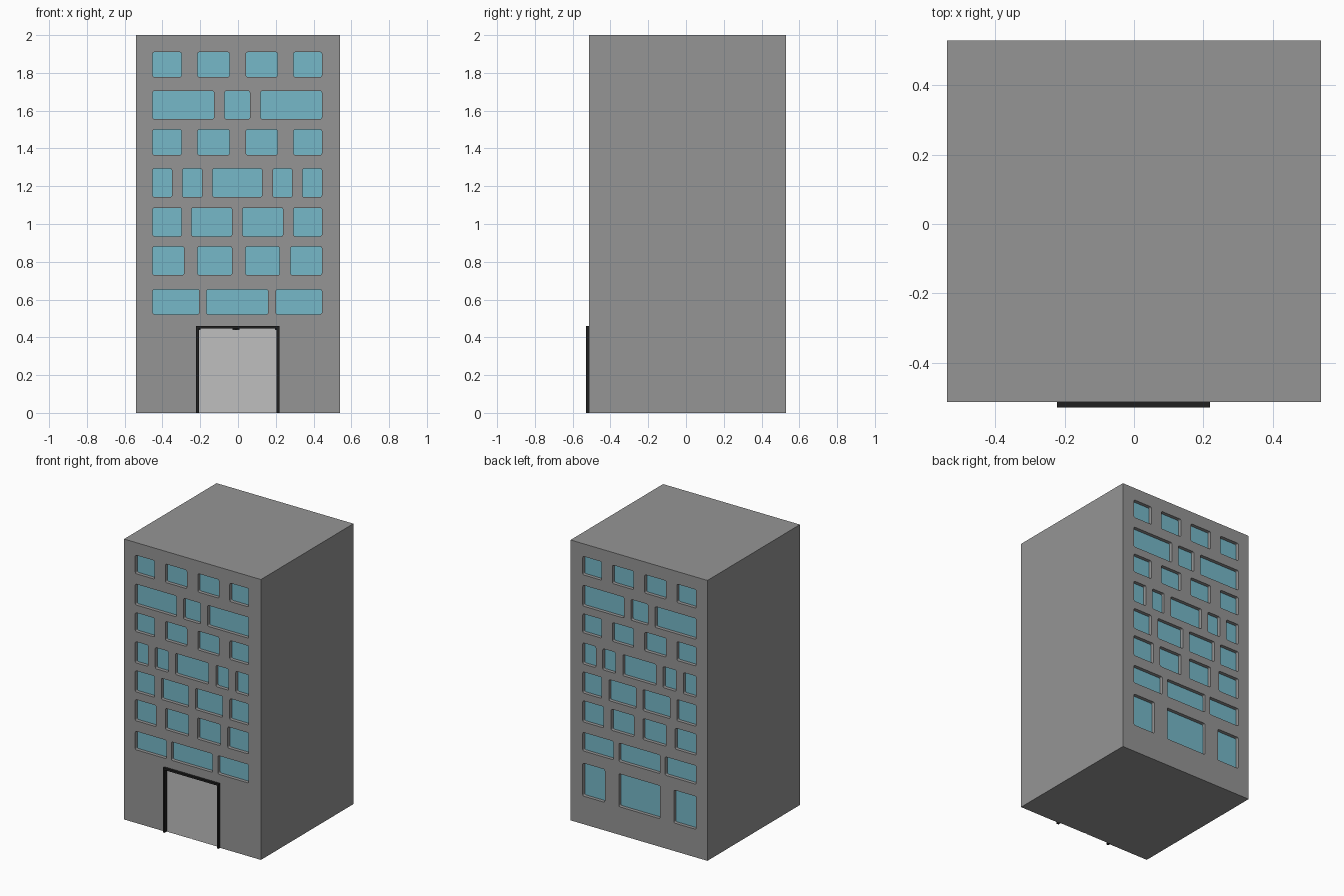
import bpy, bmesh, math

if "Cube" in bpy.data.objects:
    bpy.data.objects.remove(bpy.data.objects["Cube"])

W, FRONT, BACK, H = 0.54, -0.513, 0.53, 2.0
DEPTH, RADIUS = 0.025, 0.01


def material(name, rgb):
    m = bpy.data.materials.new(name)
    m.diffuse_color = (*rgb, 1)
    m.use_nodes = True
    m.node_tree.nodes["Principled BSDF"].inputs["Base Color"].default_value = m.diffuse_color
    return m


concrete = material("concrete grey", (0.30, 0.30, 0.30))
glass = material("window blue", (0.18, 0.48, 0.58))
door_grey = material("door light grey", (0.52, 0.52, 0.52))
black = material("frame black", (0.014, 0.014, 0.014))


def add_box(bm, x0, x1, y0, y1, z0, z1):
    vs = bmesh.ops.create_cube(bm, size=1)["verts"]
    for v in vs:
        v.co.x = x1 if v.co.x > 0 else x0
        v.co.y = y1 if v.co.y > 0 else y0
        v.co.z = z1 if v.co.z > 0 else z0


def add_rounded(bm, x0, x1, y0, y1, z0, z1, r=RADIUS, steps=3):
    """Rounded rectangle in XZ, extruded from y0 to y1."""
    pts = []
    corners = ((x1 - r, z1 - r), (x0 + r, z1 - r), (x0 + r, z0 + r), (x1 - r, z0 + r))
    for i, (cx, cz) in enumerate(corners):
        for s in range(steps + 1):
            a = (i + s / steps) * math.pi / 2
            pts.append((cx + r * math.cos(a), cz + r * math.sin(a)))
    a = [bm.verts.new((x, y0, z)) for x, z in pts]
    b = [bm.verts.new((x, y1, z)) for x, z in pts]
    bm.faces.new(a)
    bm.faces.new(b[::-1])
    for i in range(len(pts)):
        j = (i + 1) % len(pts)
        bm.faces.new((a[j], a[i], b[i], b[j]))


def make_object(name, bm, *mats):
    bmesh.ops.recalc_face_normals(bm, faces=bm.faces)
    me = bpy.data.meshes.new(name)
    bm.to_mesh(me)
    bm.free()
    for m in mats:
        me.materials.append(m)
    ob = bpy.data.objects.new(name, me)
    bpy.context.collection.objects.link(ob)
    return ob


def boxes(name, mat, *dims):
    bm = bmesh.new()
    for d in dims:
        add_box(bm, *d)
    return make_object(name, bm, mat)


# Window rows: bottom, top, list of (left, right)
four = [(-.452, -.299), (-.214, -.045), (.042, .209), (.294, .444)]
rows = [
    (1.778, 1.910, four),
    (1.555, 1.704, [(-.452, -.127), (-.071, .063), (.119, .444)]),
    (1.365, 1.500, four),
    (1.142, 1.293, [(-.452, -.350), (-.294, -.190), (-.135, .127), (.185, .286), (.341, .444)]),
    (0.935, 1.086, [(-.452, -.299), (-.246, -.032), (.024, .238), (.294, .444)]),
    (0.729, 0.880, [(-.452, -.286), (-.214, -.032), (.040, .220), (.278, .444)]),
    (0.522, 0.654, [(-.452, -.206), (-.167, .159), (.201, .444)]),
]
back_only = (0.20, 0.435, [(-.452, -.275), (-.167, .159), (.270, .444)])

# Cutters for the window recesses on both faces, and the doorway
bm = bmesh.new()
for z0, z1, spans in rows:
    for x0, x1 in spans:
        add_rounded(bm, x0, x1, FRONT - 0.1, FRONT + DEPTH, z0, z1)
for z0, z1, spans in rows + [back_only]:
    for x0, x1 in spans:
        add_rounded(bm, x0, x1, BACK - DEPTH, BACK + 0.1, z0, z1)
add_box(bm, -.215, .215, FRONT - 0.1, FRONT + 0.012, -0.1, 0.455)
cutter = make_object("recess_cutter", bm)
cutter.hide_render = True

# Building body with the recesses cut in
body = boxes("building", concrete, (-W, W, FRONT, BACK, 0, H))
mod = body.modifiers.new("recesses", "BOOLEAN")
mod.object, mod.operation, mod.solver = cutter, "DIFFERENCE", "EXACT"
bpy.context.view_layer.objects.active = body
bpy.ops.object.modifier_apply(modifier=mod.name)
bpy.data.objects.remove(cutter)

# Recess floors become glass
body.data.materials.clear()
body.data.materials.append(concrete)
body.data.materials.append(glass)
for p in body.data.polygons:
    inner = FRONT + 0.005 < p.center.y < BACK - 0.005
    p.material_index = 1 if inner and abs(p.normal.y) > 0.9 else 0

# Door: backing panel plus two leaves with a narrow gap
Y = FRONT + 0.012
boxes("door_panel", door_grey, (-.215, .215, Y - 0.003, Y, 0, 0.455))
boxes("door_leaves", door_grey,
      (-.213, -.017, Y - 0.006, Y - 0.003, 0, 0.45),
      (-.005, .213, Y - 0.006, Y - 0.003, 0, 0.45))

# Door frame: posts, lintel, small corner and centre brackets
boxes("door_frame", black,
      (-.222, -.207, -.53, Y, 0, 0.461),
      (.204, .219, -.53, Y, 0, 0.461),
      (-.222, .219, -.53, Y, 0.447, 0.461))
boxes("door_brackets", black,
      (-.207, -.198, Y - 0.012, Y, 0.438, 0.447),
      (-.029, .008, Y - 0.012, Y, 0.438, 0.447),
      (.195, .204, Y - 0.012, Y, 0.438, 0.447))
